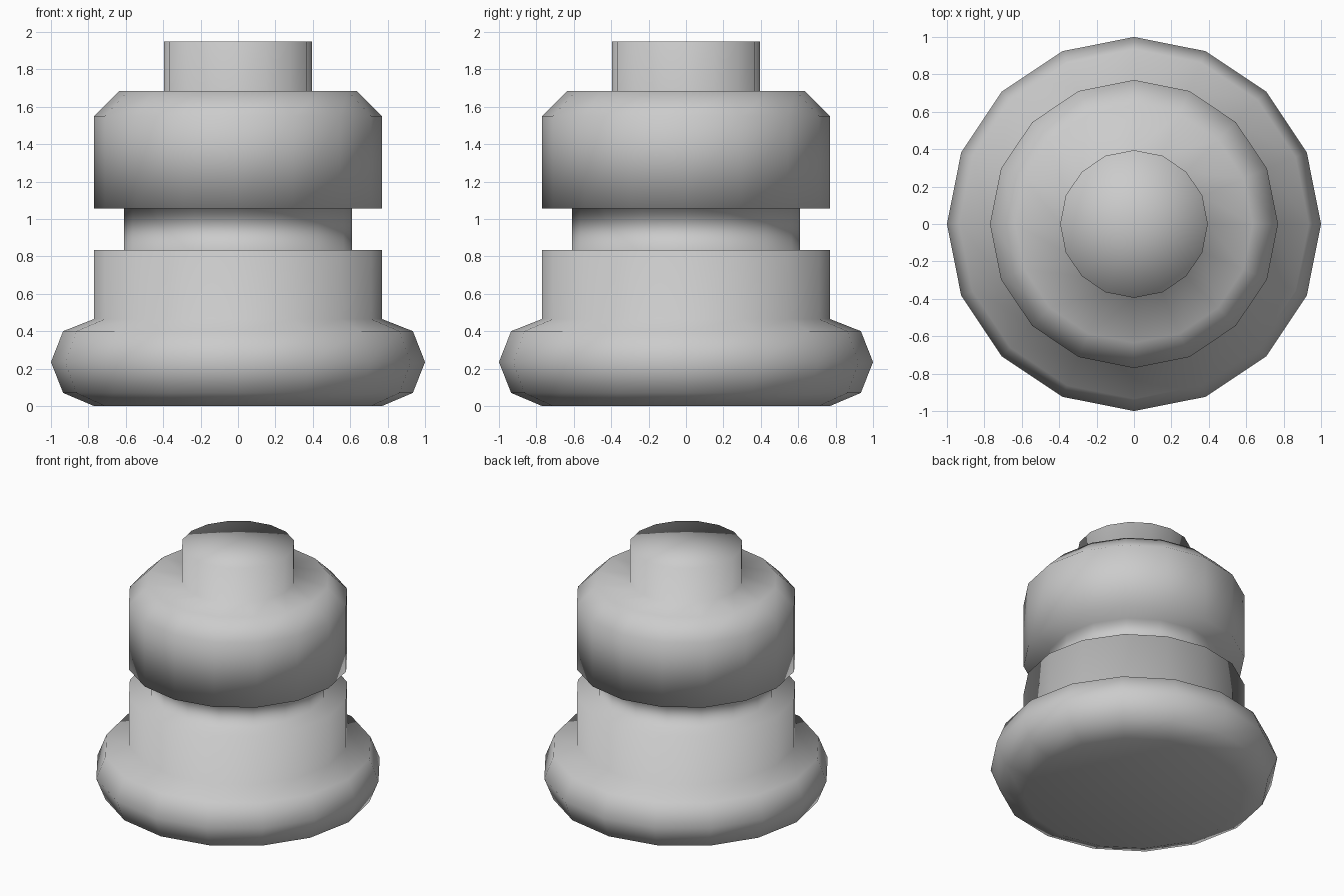
import bpy, bmesh, math
from mathutils import Vector

if "Cube" in bpy.data.objects:
    bpy.data.objects.remove(bpy.data.objects["Cube"])

SIDES = 16

# turned outline (radius, height) from the base centre to the top centre
profile = [
    (0, 0), (0.77, 0),                                        # underside
    (0.935, 0.07), (1.0, 0.235), (0.935, 0.40), (0.77, 0.465),  # rounded foot ring
    (0.77, 0.835), (0.61, 0.835), (0.61, 1.055),              # lower band and groove
    (0.77, 1.055), (0.77, 1.55), (0.635, 1.685),              # upper band with chamfer
    (0.395, 1.685), (0.395, 1.95), (0, 1.95),                 # top stub
]


def lathe(name, points):
    bm = bmesh.new()
    verts = [bm.verts.new((r, 0, z)) for r, z in points]
    edges = [bm.edges.new(pair) for pair in zip(verts, verts[1:])]
    bmesh.ops.spin(bm, geom=verts + edges, cent=Vector(), axis=Vector((0, 0, 1)),
                   angle=math.tau, steps=SIDES)
    bmesh.ops.remove_doubles(bm, verts=bm.verts[:], dist=0.0005)
    bmesh.ops.recalc_face_normals(bm, faces=bm.faces[:])
    for face in bm.faces:
        face.smooth = True
    mesh = bpy.data.meshes.new(name)
    bm.to_mesh(mesh)
    bm.free()
    obj = bpy.data.objects.new(name, mesh)
    bpy.context.collection.objects.link(obj)
    return obj


# grooved knob on a rounded foot, smooth all over
lathe("turned_knob", profile)
